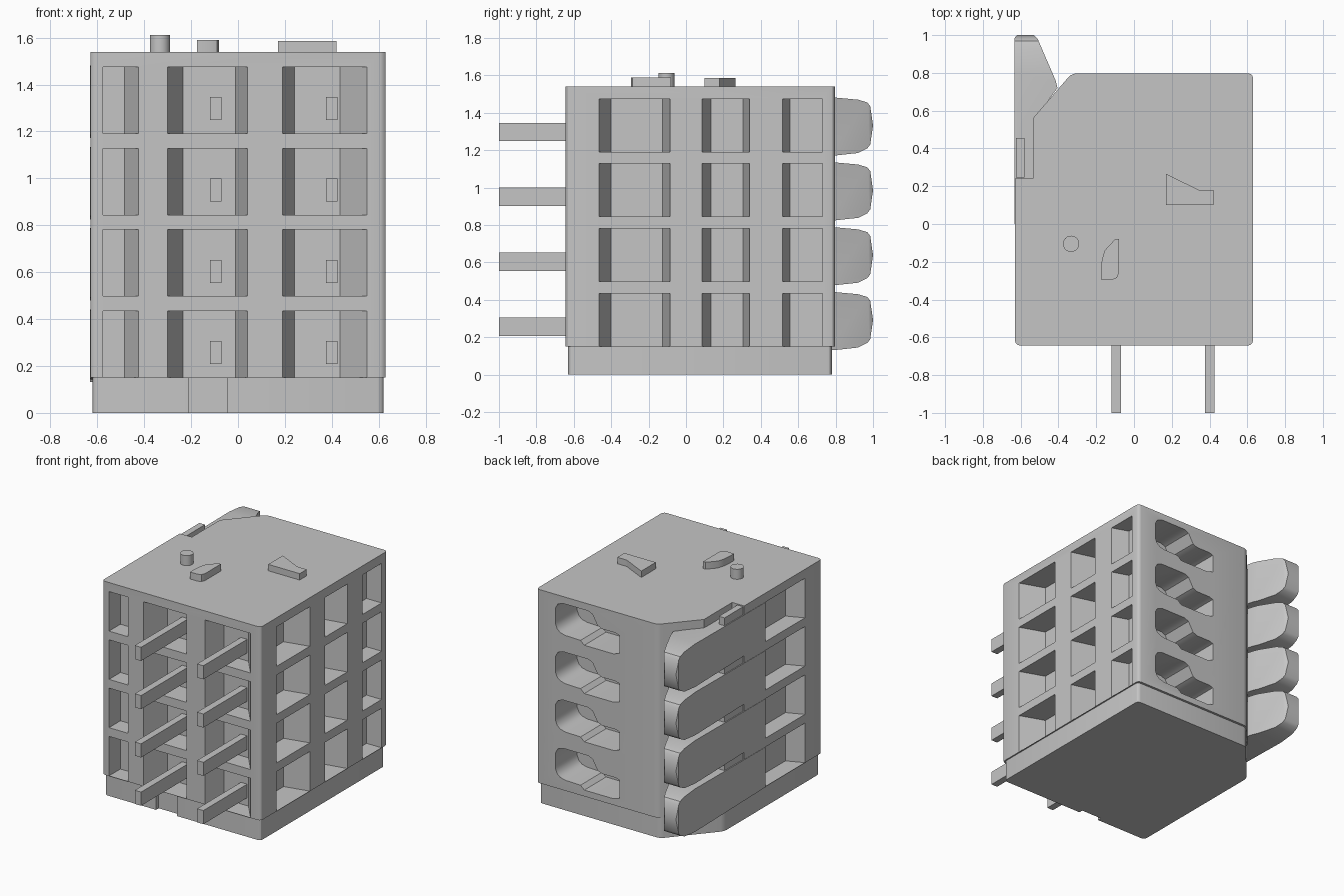
import bpy, bmesh, math
from mathutils import Vector

old = bpy.data.objects.get("Cube")
if old:
    bpy.data.objects.remove(old, do_unlink=True)

SHADE = (0.56, 0.56, 0.56, 1)
grey = bpy.data.materials.new("plain_grey")
grey.use_nodes = True
grey.diffuse_color = SHADE
grey.node_tree.nodes["Principled BSDF"].inputs["Base Color"].default_value = SHADE

ROWS = [0.15 + 0.3467 * i for i in range(4)]
ROW_H = 0.284


def finish(name, bm):
    bmesh.ops.recalc_face_normals(bm, faces=bm.faces)
    me = bpy.data.meshes.new(name)
    bm.to_mesh(me)
    bm.free()
    me.materials.append(grey)
    ob = bpy.data.objects.new(name, me)
    bpy.context.collection.objects.link(ob)
    return ob


def loft(bm, lower, upper):
    """Closed solid between two outlines of equal length."""
    a = [bm.verts.new(p) for p in lower]
    b = [bm.verts.new(p) for p in upper]
    bm.faces.new(a)
    bm.faces.new(b)
    for i in range(len(a)):
        j = (i + 1) % len(a)
        bm.faces.new((a[i], a[j], b[j], b[i]))


def prism(name, outline, z0, z1, bevel=0):
    bm = bmesh.new()
    loft(bm, [(x, y, z0) for x, y in outline], [(x, y, z1) for x, y in outline])
    if bevel:
        upright = [e for e in bm.edges if abs(e.verts[0].co.z - e.verts[1].co.z) > 1e-4]
        bmesh.ops.bevel(bm, geom=upright, offset=bevel, segments=3, profile=0.5, affect='EDGES')
    return finish(name, bm)


def boolean(ob, cutter, operation='DIFFERENCE'):
    mod = ob.modifiers.new("cut", 'BOOLEAN')
    mod.operation, mod.object, mod.solver = operation, cutter, 'EXACT'
    mod.use_self = True
    dg = bpy.context.evaluated_depsgraph_get()
    ob.data = bpy.data.meshes.new_from_object(ob.evaluated_get(dg))
    ob.modifiers.clear()
    bpy.data.objects.remove(cutter, do_unlink=True)


def smooth(ob):
    bpy.ops.object.select_all(action='DESELECT')
    ob.select_set(True)
    bpy.context.view_layer.objects.active = ob
    bpy.ops.object.shade_smooth_by_angle(angle=math.radians(30))


def rect(x0, x1, y0, y1):
    return [(x0, y0), (x1, y0), (x1, y1), (x0, y1)]


# Housing and its slightly smaller foot
housing = prism("housing", [(-.63, -.643), (.63, -.643), (.63, .797), (-.33, .797), (-.63, .45)],
                0.15, 1.54, 0.025)
foot = prism("foot", [(-.62, -.63), (.62, -.63), (.62, .78), (-.34, .78), (-.62, .45)],
             0, 0.15, 0.025)
boolean(foot, prism("foot_notch", rect(-.21, -.045, -.8, -.6), -.1, .3))

# Tapered pockets: opening span, floor span, depth
FRONT = [(-.575, -.425, -.575, -.485, .13), (-.30, .04, -.235, -.01, .18),
         (.19, .55, .24, .435, .14)]
SIDE = [(-.465, -.085, -.40, -.125, .18), (.085, .34, .135, .305, .18),
        (.515, .73, .555, .73, .12)]
FAR_SIDE = [(-.45, .0, -.40, -.06, .12)]

# Stepped wire entry, seen from the back (x, height above row)
ENTRY = [(.48, .14), (.465, .105), (.44, .085), (.40, .075), (.28, .072), (.25, .045),
         (.02, .045), (-.03, .06), (-.03, .19), (.0, .20), (.11, .20), (.145, .215),
         (.165, .25), (.185, .285), (.22, .30), (.42, .30), (.46, .285), (.48, .25)]


def pocket(bm, span, z, place):
    a, b, fa, fb, depth = span
    k = 0.05 / depth
    oa, ob_ = a - (fa - a) * k, b + (b - fb) * k

    def ring(u0, u1, d):
        return [place(u, d, h) for u, h in ((u0, z), (u1, z), (u1, z + ROW_H), (u0, z + ROW_H))]
    loft(bm, ring(oa, ob_, -.05), ring(fa, fb, depth))


bm = bmesh.new()
for z in ROWS:
    low = z + 0.001
    for s in FRONT:
        pocket(bm, s, low, lambda u, d, h: (u, -.643 + d, h))
    for s in SIDE:
        pocket(bm, s, low, lambda u, d, h: (.63 - d, u, h))
    for s in FAR_SIDE:
        pocket(bm, s, low, lambda u, d, h: (-.63 + d, u, h))
    loft(bm, [(x, .85, z + h) for x, h in ENTRY], [(x, .55, z + h) for x, h in ENTRY])
boolean(housing, finish("pocket_cutter", bm))

# Slot above each lever, with a rib standing in it
for i, z in enumerate(ROWS):
    boolean(housing, prism("slot_cutter", rect(-.7, -.535, .24, .56), z + .288, z + .356))
    prism(f"slot_rib_{i + 1}", rect(-.625, -.58, .245, .455), z + .28, z + .345)

# Release levers: plan outline trimmed by a rounded side profile
LEVER_PLAN = [(-.632, .0), (-.60, .0), (-.60, .46), (-.405, .72), (-.415, .76),
              (-.51, .98), (-.53, 1.0), (-.62, 1.0), (-.632, .985)]
LEVER_SIDE = [(-.1, .0), (.80, -.018), (.92, -.005), (.97, .02), (.985, .04), (1.0, .142),
              (.985, .245), (.97, .265), (.92, .28), (.80, .291), (-.1, .284)]
lever = prism("lever_1", LEVER_PLAN, -.1, .4)
bm = bmesh.new()
loft(bm, [(-.8, y, z) for y, z in LEVER_SIDE], [(-.2, y, z) for y, z in LEVER_SIDE])
boolean(lever, finish("lever_trim", bm), 'INTERSECT')
smooth(lever)
for i, z in enumerate(ROWS):
    ob = lever if i == 0 else lever.copy()
    if i:
        ob.name = f"lever_{i + 1}"
        bpy.context.collection.objects.link(ob)
    ob.location = Vector((0, 0, z))

# Contact pins, two per row
for i, z in enumerate(ROWS):
    for side, x, inner in (("right", -.095, -.45), ("left", .40, -.49)):
        prism(f"pin_{side}_{i + 1}", rect(x - .025, x + .025, -1.0, inner), z + .058, z + .156)

# Locating pegs on the roof
ring = [(-.333 + .043 * math.cos(t * math.pi / 12), -.105 + .043 * math.sin(t * math.pi / 12))
        for t in range(24)]
round_peg = prism("round_peg", ring, 1.53, 1.612)
leaf_peg = prism("leaf_peg", [(-.175, -.295), (-.115, -.295), (-.09, -.285), (-.08, -.26),
                              (-.08, -.08), (-.10, -.08), (-.155, -.14), (-.17, -.19),
                              (-.175, -.24)], 1.53, 1.59)
prism("wedge_peg", [(.17, .10), (.42, .10), (.42, .18), (.345, .18), (.17, .265)], 1.53, 1.586)
for ob in (housing, foot, round_peg, leaf_peg):
    smooth(ob)
